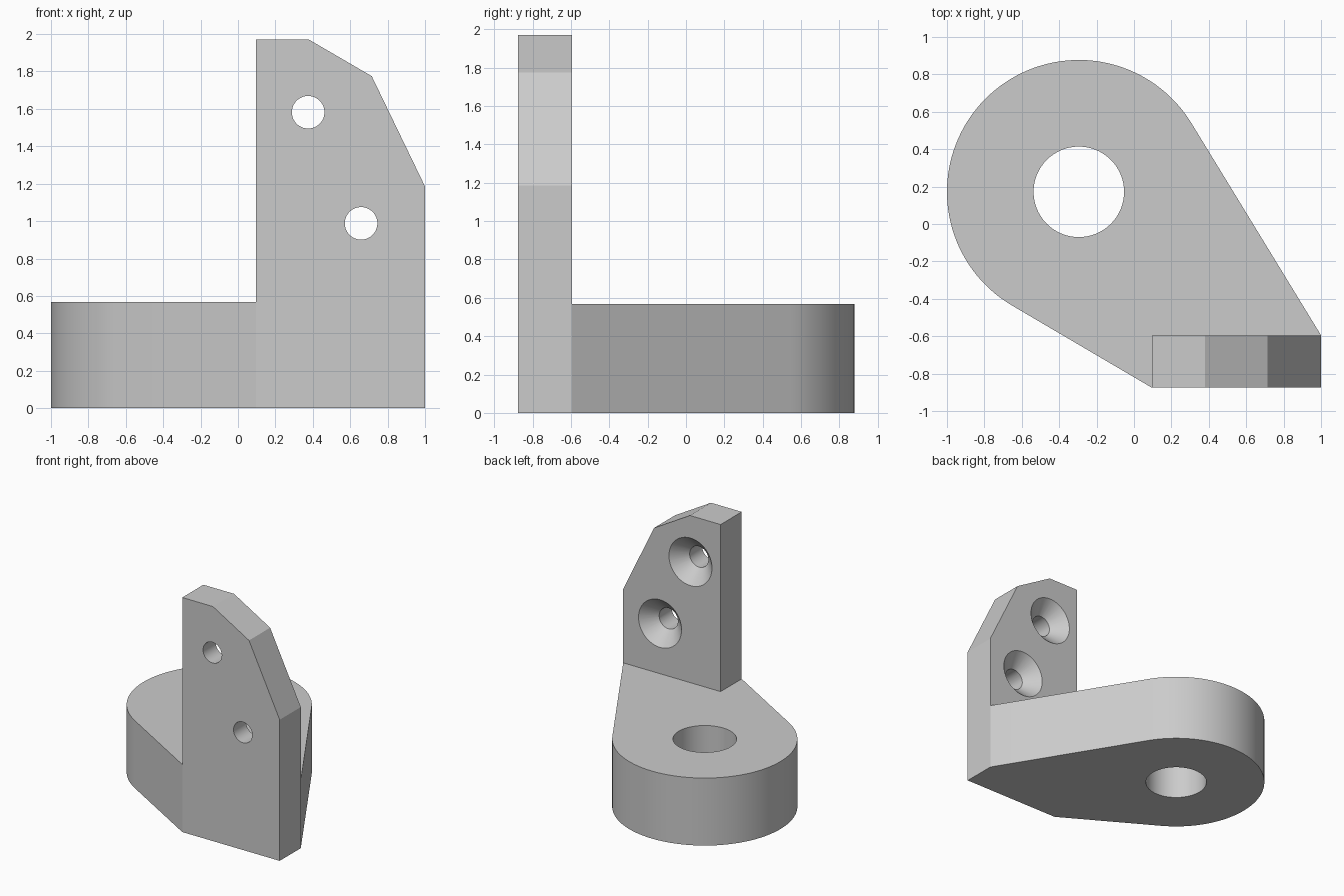
import bpy
import bmesh
from math import acos, atan2, cos, sin, hypot, pi, radians
from mathutils import Matrix, Vector

cube = bpy.data.objects.get("Cube")
if cube:
    bpy.data.objects.remove(cube, do_unlink=True)

grey = bpy.data.materials.new("plain grey")
grey.use_nodes = True
grey.diffuse_color = (0.6, 0.6, 0.6, 1)
grey.node_tree.nodes["Principled BSDF"].inputs["Base Color"].default_value = (0.6, 0.6, 0.6, 1)


def add_object(name, bm):
    bmesh.ops.recalc_face_normals(bm, faces=bm.faces)
    mesh = bpy.data.meshes.new(name)
    bm.to_mesh(mesh)
    bm.free()
    mesh.materials.append(grey)
    obj = bpy.data.objects.new(name, mesh)
    bpy.context.collection.objects.link(obj)
    return obj


def prism(name, points, direction):
    """Extrude a closed flat outline along a direction."""
    bm = bmesh.new()
    face = bm.faces.new([bm.verts.new(p) for p in points])
    result = bmesh.ops.extrude_face_region(bm, geom=[face], use_keep_orig=True)
    verts = [v for v in result["geom"] if isinstance(v, bmesh.types.BMVert)]
    bmesh.ops.translate(bm, verts=verts, vec=Vector(direction))
    return add_object(name, bm)


def cone(name, r1, r2, depth, center, turn=0):
    bm = bmesh.new()
    place = Matrix.Translation(center) @ Matrix.Rotation(turn, 4, "X")
    bmesh.ops.create_cone(bm, cap_ends=True, segments=64, radius1=r1,
                          radius2=r2, depth=depth, matrix=place)
    return add_object(name, bm)


def combine(target, other, operation):
    """Apply a boolean and discard the helper."""
    mod = target.modifiers.new(operation, "BOOLEAN")
    mod.operation, mod.solver, mod.object = operation, "EXACT", other
    bpy.ops.object.select_all(action="DESELECT")
    bpy.context.view_layer.objects.active = target
    target.select_set(True)
    bpy.ops.object.modifier_apply(modifier=mod.name)
    bpy.data.objects.remove(other, do_unlink=True)


# Main dimensions
CX, CY, R = -0.295, 0.172, 0.705
LEFT, RIGHT, FRONT, BACK = 0.095, 1.0, -0.875, -0.595
BASE_H, TOP = 0.567, 1.97


def tangent_angle(x, y, side):
    dx, dy = x - CX, y - CY
    return atan2(dy, dx) + side * acos(R / hypot(dx, dy))


# Teardrop base: round boss with tangent sides running to the plate
start = tangent_angle(RIGHT, BACK, 1)
end = tangent_angle(LEFT, FRONT, -1) + 2 * pi
steps = 72
arc = [start + (end - start) * i / steps for i in range(steps + 1)]
outline = [(CX + R * cos(a), CY + R * sin(a), 0) for a in arc]
outline += [(LEFT, FRONT, 0), (RIGHT, FRONT, 0), (RIGHT, BACK, 0)]
bracket = prism("mounting_bracket", outline, (0, 0, BASE_H))

# Upright plate with two clipped corners
profile = [(LEFT, 0), (RIGHT, 0), (RIGHT, 1.185), (0.715, 1.775), (0.38, TOP), (LEFT, TOP)]
plate = prism("upright_plate", [(x, FRONT, z) for x, z in profile], (0, BACK - FRONT, 0))
combine(bracket, plate, "UNION")

# Vertical bore through the boss
combine(bracket, cone("bore_cutter", 0.242, 0.242, 2, (CX, CY, 0.3)), "DIFFERENCE")

# Screw holes, countersunk from the back of the plate
HOLE, SINK, EXTRA = 0.087, 0.2, 0.02
for x, z in ((0.375, 1.582), (0.658, 0.988)):
    depth = SINK - HOLE + EXTRA
    hole = cone("hole_cutter", HOLE, HOLE, 0.6, (x, (FRONT + BACK) / 2, z), pi / 2)
    combine(bracket, hole, "DIFFERENCE")
    sink = cone("countersink_cutter", SINK + EXTRA, HOLE, depth,
                (x, BACK + EXTRA - depth / 2, z), pi / 2)
    combine(bracket, sink, "DIFFERENCE")

bpy.ops.object.select_all(action="DESELECT")
bracket.select_set(True)
bpy.context.view_layer.objects.active = bracket
bpy.ops.object.shade_smooth_by_angle(angle=radians(25))
